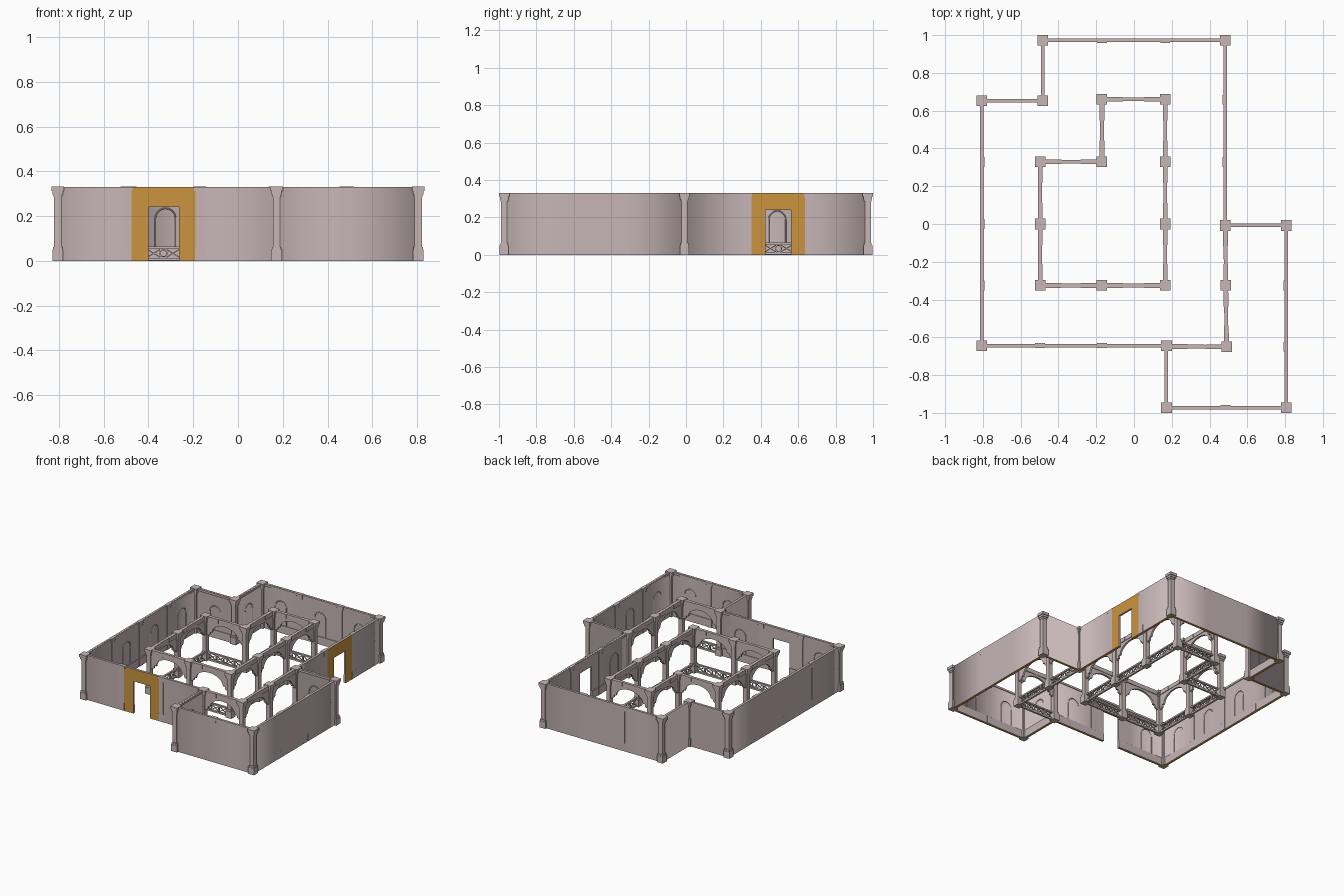
import bpy, bmesh, math
from mathutils import Matrix, Vector

cube = bpy.data.objects.get("Cube")
if cube:
    bpy.data.objects.remove(cube)


def material(name, rgb):
    m = bpy.data.materials.new(name)
    m.use_nodes = True
    color = (*rgb, 1)
    m.diffuse_color = color
    bsdf = next(n for n in m.node_tree.nodes if n.type == 'BSDF_PRINCIPLED')
    bsdf.inputs["Base Color"].default_value = color
    bsdf.inputs["Roughness"].default_value = 0.8
    return m


stone = material("pale pink stone", (0.57, 0.47, 0.47))
ochre = material("ochre paint", (0.60, 0.30, 0.05))
H, DOOR_H = 0.33, 0.24

# Plan: outer corners anticlockwise, bay lines, and the two doorways
CORNERS = [Vector(c) for c in (
    (-.805, -.645), (.172, -.645), (.172, -.972), (.805, -.972), (.805, -.008),
    (.482, -.008), (.482, .972), (-.482, .972), (-.482, .652), (-.805, .652))]
GRID = ((-.497, -.17, .165, .485), (-.65, -.325, 0, .328, .658))
DOORS = {0: -.3325, 5: .4925}   # edge index: centre along that edge
DOOR_HALF, PAINT_HALF = .068, .143
N = len(CORNERS)


def finish(bm, name, smooth=False, recalc=True):
    if recalc:
        bmesh.ops.recalc_face_normals(bm, faces=bm.faces)
    for f in bm.faces:
        f.smooth = smooth
    me = bpy.data.meshes.new(name)
    bm.to_mesh(me)
    bm.free()
    for m in (stone, ochre):
        me.materials.append(m)
    ob = bpy.data.objects.new(name, me)
    bpy.context.collection.objects.link(ob)
    return ob


def box(bm, M, centre, size, turn=0):
    T = Matrix.Translation(centre) @ Matrix.Rotation(turn, 4, 'Y') @ Matrix.Diagonal((*size, 1))
    bmesh.ops.create_cube(bm, size=1, matrix=M @ T)


def frame(p, q):
    d = q - p
    mid = (p + q) / 2
    return Matrix.Translation((mid.x, mid.y, 0)) @ Matrix.Rotation(math.atan2(d.y, d.x), 4, 'Z')


def outward(i):
    d = (CORNERS[(i + 1) % N] - CORNERS[i % N]).normalized()
    return Vector((d.y, -d.x))


def bay_lines(i):
    # Bay boundaries that fall strictly within an outer edge
    a, b = CORNERS[i], CORNERS[(i + 1) % N]
    ax = 0 if abs(b.x - a.x) > abs(b.y - a.y) else 1
    lo, hi = sorted((a[ax], b[ax]))
    return ax, [g for g in GRID[ax] if lo + .1 < g < hi - .1]


def stations(offset):
    # Wall stretches as (start, end, kind, edge); kind: plain, paint or door
    for i in range(N):
        a = CORNERS[i] + (outward(i - 1) + outward(i)) * offset
        b = CORNERS[(i + 1) % N] + (outward(i) + outward(i + 1)) * offset
        ax, cuts = bay_lines(i)
        c = DOORS.get(i)
        if c is not None:
            cuts = cuts + [c + s * h for s in (-1, 1) for h in (DOOR_HALF, PAINT_HALF)]
        cuts = sorted(cuts, reverse=b[ax] < a[ax])
        pts = [a]
        for v in cuts:
            p = a.copy()
            p[ax] = v
            pts.append(p)
        pts.append(b)
        for p, q in zip(pts, pts[1:]):
            away = abs((p[ax] + q[ax]) / 2 - c) if c is not None else 1
            kind = "door" if away < DOOR_HALF else "paint" if away < PAINT_HALF else "plain"
            yield p, q, kind, i


# Outer and inner wall skins, sharing corner vertices for soft shading
OUT, IN = .010, -.004


def wall_skin(name, offset, outer):
    bm = bmesh.new()
    for p, q, kind, i in stations(offset):
        for z0, z1 in ((0, DOOR_H), (DOOR_H, H)):
            if kind == "door" and z0 == 0:
                continue
            ring = [(p, z0), (q, z0), (q, z1), (p, z1)]
            if not outer:
                ring.reverse()
            f = bm.faces.new([bm.verts.new((v.x, v.y, z)) for v, z in ring])
            f.material_index = int(outer and kind != "plain")
    bmesh.ops.remove_doubles(bm, verts=bm.verts, dist=.0005)
    finish(bm, name, smooth=True, recalc=False)


wall_skin("outer_wall", OUT, True)
wall_skin("inner_wall", IN, False)

# Wall tops, undersides and doorway reveals closing the two skins
bm = bmesh.new()
for (p, q, kind, i), (r, s, _, _) in zip(stations(OUT), stations(IN)):
    def strip(points, mat=0):
        bm.faces.new([bm.verts.new(c) for c in points]).material_index = mat
    strip([(*p, H), (*q, H), (*s, H), (*r, H)])
    if kind == "door":
        strip([(*p, DOOR_H), (*r, DOOR_H), (*s, DOOR_H), (*q, DOOR_H)])
        for a, b, flip in ((p, r, 1), (q, s, -1)):
            strip([(*a, 0), (*b, 0), (*b, DOOR_H), (*a, DOOR_H)][::flip])
    else:
        strip([(*p, 0), (*r, 0), (*s, 0), (*q, 0)], 1)
finish(bm, "wall_edges", recalc=False)

# Skirting and cornice along the inside
bm = bmesh.new()
for p, q, kind, i in stations(IN - .002):
    M, L = frame(p, q), (q - p).length
    if kind != "door":
        box(bm, M, (0, 0, .029), (L, .005, .058))
    box(bm, M, (0, 0, H - .008), (L, .006, .014))
finish(bm, "wall_mouldings")

# Pilasters on the bay lines of the outer walls
bm = bmesh.new()
for i in range(N):
    ax, lines = bay_lines(i)
    for g in lines:
        p = CORNERS[i].copy()
        p[ax] = g
        n = outward(i)
        M = frame(p - Vector((-n.y, n.x)), p + Vector((-n.y, n.x)))
        for w, dep, z0, z1 in ((.044, .022, 0, .058), (.030, .018, .058, .295),
                               (.040, .021, .295, .312), (.052, .025, .312, H + .001)):
            box(bm, M, (0, dep / 2 - .0108, (z0 + z1) / 2), (w, dep, z1 - z0))
finish(bm, "wall_pilasters")

# Blind arch mouldings, one per plain bay
arches = bpy.data.curves.new("blind_arches", 'CURVE')
arches.dimensions = '3D'
arches.bevel_depth = .003
arches.bevel_resolution = 0
for p, q, kind, i in stations(IN):
    L = (q - p).length
    if kind == "plain" and L > .2:
        M = frame(p, q)
        r, spring = .045, .19
        pts = [(-r, .06)] + [(-r * math.cos(t * math.pi / 10), spring + r * math.sin(t * math.pi / 10))
                             for t in range(11)] + [(r, .06)]
        sp = arches.splines.new('POLY')
        sp.points.add(len(pts) - 1)
        for pt, (x, z) in zip(sp.points, pts):
            pt.co = (*(M @ Vector((x, 0, z))), 1)
arches.materials.append(stone)
bpy.context.collection.objects.link(bpy.data.objects.new("blind_arches", arches))

# Inner arcades: a closed court and the screen of the front room
COURT = [Vector(c) for c in (
    (-.497, .33), (-.17, .33), (-.17, .66), (.165, .66), (.165, .33), (.165, 0),
    (.165, -.325), (-.17, -.325), (-.497, -.325), (-.497, 0))]
SCREEN = [Vector(c) for c in ((.484, -.005), (.486, -.325), (.49, -.65), (.172, -.648))]

# Square columns with stepped bases and capitals
bm = bmesh.new()
for p in CORNERS + COURT + SCREEN[1:3]:
    M = Matrix.Translation((p.x, p.y, 0))
    for half, z0, z1 in ((.024, 0, .05), (.021, .05, .063), (.016, .063, .285),
                         (.019, .285, .297), (.023, .297, .312), (.028, .312, H + .002)):
        box(bm, M, (0, 0, (z0 + z1) / 2), (2 * half, 2 * half, z1 - z0))
finish(bm, "columns")

beams, spandrels, rails = bmesh.new(), bmesh.new(), bmesh.new()
bays = list(zip(COURT, COURT[1:] + COURT[:1])) + list(zip(SCREEN, SCREEN[1:]))
for p, q in bays:
    M, L = frame(p, q), (q - p).length
    half = L / 2 - .012
    # Lintel, thicker towards the columns
    box(beams, M, (0, 0, .315), (L, .020, .03))
    for s in (-1, 1):
        box(beams, M, (s * (half - .05), 0, .314), (.1, .025, .031))
    # Arched panel with stepped shoulders
    rim = [(-half, .305), (-half, .185), (-half + .025, .195), (-half + .03, .215)]
    w = half - .045
    arc = [(-w * math.cos(t * math.pi / 12), .215 + .07 * math.sin(t * math.pi / 12)) for t in range(13)]
    outline = rim + arc + [(-x, z) for x, z in reversed(rim)]
    face = spandrels.faces.new([spandrels.verts.new(M @ Vector((x, -.007, z))) for x, z in outline])
    ext = bmesh.ops.extrude_face_region(spandrels, geom=[face])
    shift = M.to_3x3() @ Vector((0, .014, 0))
    bmesh.ops.translate(spandrels, vec=shift, verts=[v for v in ext["geom"] if isinstance(v, bmesh.types.BMVert)])
    # Low balustrade with a ring and crossed bars
    for z, t in ((.008, .012), (.060, .011)):
        box(rails, M, (0, 0, z), (L - .03, .014, t))
    for k in range(8):
        a = k * math.pi / 4
        box(rails, M, (.015 * math.cos(a), 0, .034 + .015 * math.sin(a)), (.005, .008, .014), -a)
    for s in (-1, 1):
        box(rails, M, (s * .075, 0, .034), (.008, .010, .05))
        for tilt in (-1, 1):
            box(rails, M, (s * .043, 0, .034), (.066, .006, .005), tilt * .55)
            box(rails, M, (s * .108, 0, .034), (.066, .006, .005), tilt * .55)
finish(beams, "arcade_beams")
finish(spandrels, "arcade_arches")
finish(rails, "balustrades")
